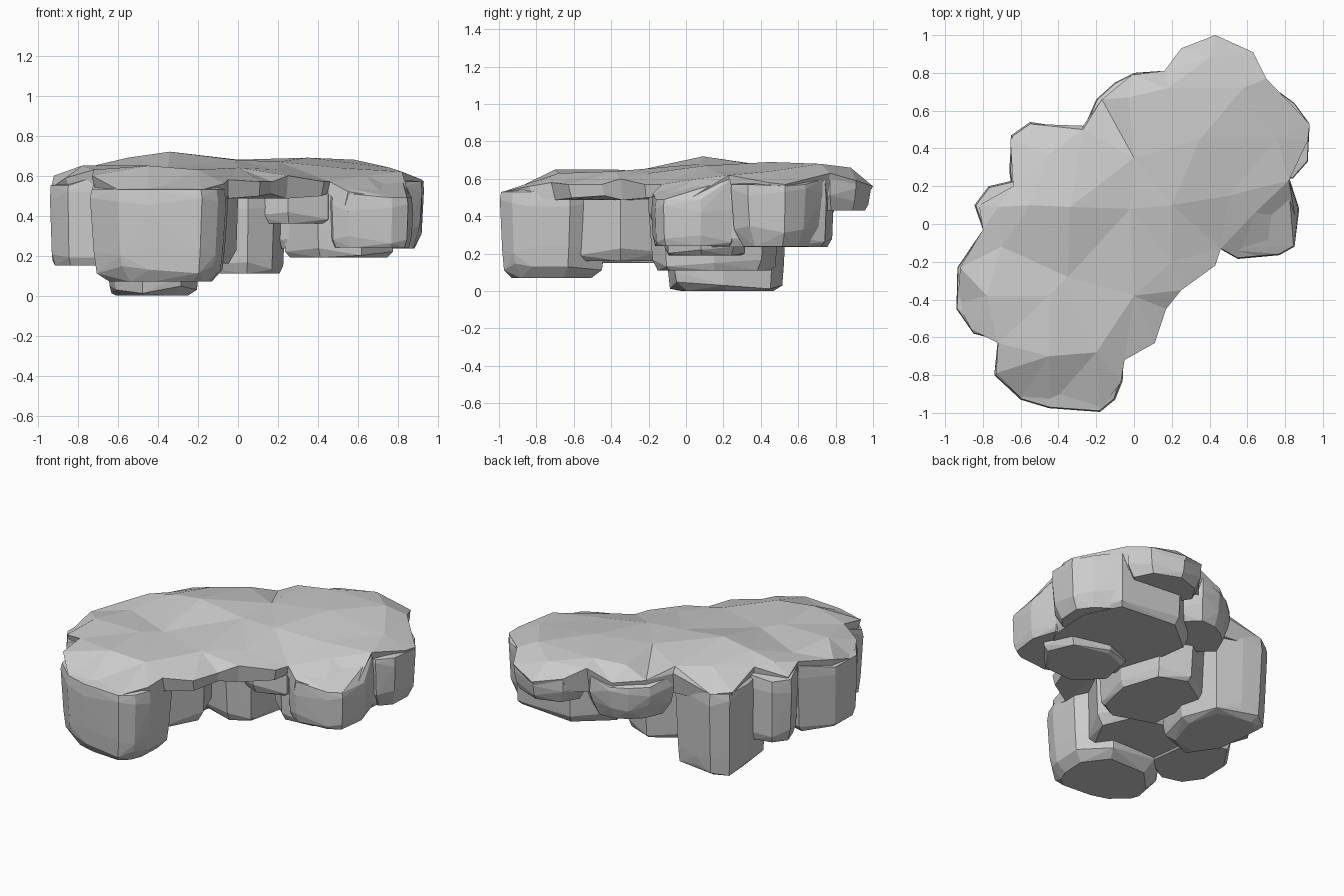
import bpy, bmesh
from mathutils import Vector
from mathutils.bvhtree import BVHTree
from mathutils.geometry import delaunay_2d_cdt


def finish(bm, name):
    bmesh.ops.recalc_face_normals(bm, faces=bm.faces)
    me = bpy.data.meshes.new(name)
    bm.to_mesh(me)
    bm.free()
    bpy.context.collection.objects.link(bpy.data.objects.new(name, me))


def boulder(name, outline, levels):
    """Convex faceted rock: plan outline repeated at (z, scale) levels, top meeting the slab's rim."""
    cx = sum(p[0] for p in outline) / len(outline)
    cy = sum(p[1] for p in outline) / len(outline)
    bm = bmesh.new()
    for k, (z, s) in enumerate(levels):
        for i, (x, y) in enumerate(outline):
            px, py = cx + (x - cx) * s, cy + (y - cy) * s
            pz = z + (0.018 * ((i * 7 + k) % 3 - 1) if 0 < k < len(levels) - 1 else 0)
            if k == len(levels) - 1:
                hit = tree.ray_cast(Vector((px, py, 2)), Vector((0, 0, -1)))[0]
                pz = min(hit.z - .01, .6) if hit else z
            bm.verts.new((px, py, pz))
    res = bmesh.ops.convex_hull(bm, input=bm.verts)
    bmesh.ops.delete(bm, geom=list({v for v in res["geom_interior"] + res["geom_unused"]
                                    if isinstance(v, bmesh.types.BMVert)}), context='VERTS')
    finish(bm, name)


# top slab: rim and inner points (x, y, z), triangulated and dropped to a ragged underside
rim = [(.43, 1, .56), (.63, .91, .59), (.70, .77, .63), (.93, .53, .57), (.92, .44, .58),
       (.82, .23, .62), (.855, .03, .50), (.74, -.15, .49), (.55, -.18, .52), (.46, -.13, .57),
       (.43, -.22, .57), (.25, -.35, .60), (.17, -.45, .57), (.11, -.63, .57), (-.05, -.72, .58),
       (-.07, -.84, .56), (-.18, -.98, .53), (-.45, -.965, .52), (-.60, -.92, .53),
       (-.73, -.79, .60), (-.72, -.63, .63), (-.86, -.56, .59), (-.935, -.42, .54),
       (-.92, -.23, .60), (-.80, -.03, .63), (-.82, .1, .58), (-.64, .20, .64), (-.655, .45, .57),
       (-.55, .53, .56), (-.27, .52, .62), (-.17, .66, .60), (-.01, .79, .59), (.16, .81, .65),
       (.25, .93, .60)]
inner = [(.40, .88, .66), (.58, .72, .68), (.18, .72, .68), (-.03, .67, .67), (-.27, .5, .66),
         (.76, .45, .64), (.35, .45, .69), (0, .35, .68), (-.45, .37, .66), (.5, .15, .64),
         (.64, .06, .60), (.2, .1, .67), (-.02, .08, .68), (-.34, .09, .72), (-.55, .1, .69),
         (-.72, .09, .65), (-.35, -.28, .64), (-.70, -.12, .63), (.2, -.2, .63), (0, -.38, .64),
         (-.2, -.68, .63), (-.45, -.70, .65), (-.78, -.38, .65), (-.45, -.38, .65)]
pts = rim + inner
n = len(rim)
co, _, tris, orig, *_ = delaunay_2d_cdt([Vector(p[:2]) for p in pts], [], [list(range(n))], 1, 1e-5)
bm = bmesh.new()
top = [bm.verts.new((c.x, c.y, pts[o[0]][2])) for c, o in zip(co, orig)]
low = [bm.verts.new((c.x * .97, c.y * .97, min(.51, pts[o[0]][2] - .05) - .012 * (i % 3)))
       for i, (c, o) in enumerate(zip(co, orig))]
idx = {o[0]: i for i, o in enumerate(orig)}
for t in tris:
    bm.faces.new([top[i] for i in t])
    bm.faces.new([low[i] for i in reversed(t)])
for k in range(n):
    a, b = idx[k], idx[(k + 1) % n]
    bm.faces.new((top[a], top[b], low[b], low[a]))
tree = BVHTree.FromBMesh(bm)
finish(bm, "top_slab")

# front and left boulders
boulder("front_boulder",
        [(-.06, -.83), (-.10, -.93), (-.18, -.995), (-.45, -.975), (-.60, -.93), (-.74, -.80),
         (-.72, -.60), (-.55, -.42), (-.2, -.42), (-.05, -.62)],
        [(.07, .74), (.13, .91), (.22, .95), (.47, 1), (.53, .975)])
boulder("left_boulder",
        [(-.85, -.58), (-.94, -.45), (-.935, -.23), (-.80, -.03), (-.55, -.1), (-.5, -.5), (-.7, -.62)],
        [(.15, .86), (.19, .95), (.50, 1), (.55, .98)])
boulder("front_link_boulder",
        [(-.78, -.5), (-.78, -.2), (-.5, -.05), (-.1, -.12), (-.0, -.35), (-.12, -.58), (-.45, -.62)],
        [(.16, .88), (.21, .98), (.50, 1), (.55, .98)])

# lowest boulder and its neighbours at the back left
boulder("lowest_boulder",
        [(-.63, .05), (-.66, .28), (-.65, .47), (-.55, .54), (-.42, .52), (-.25, .47),
         (-.18, .2), (-.27, -.08), (-.48, -.12)],
        [(.0, .74), (.03, .91), (.12, .94), (.50, 1), (.56, .97)])
boulder("left_small_boulder",
        [(-.80, -.03), (-.845, .1), (-.77, .2), (-.6, .24), (-.5, 0), (-.6, -.12)],
        [(.16, .8), (.22, .92), (.50, 1), (.57, .95)])
boulder("middle_boulder",
        [(-.25, -.1), (.05, -.2), (.18, -.12), (.24, .15), (.15, .42), (-.05, .5), (-.28, .35)],
        [(.11, .86), (.15, .94), (.45, 1), (.58, .97)])
boulder("back_boulder",
        [(-.27, .5), (-.20, .66), (-.1, .75), (0, .80), (.14, .81), (.3, .65), (.2, .4), (-.1, .35)],
        [(.34, .74), (.42, .92), (.52, 1), (.56, .97)])

# right-hand boulders
boulder("right_boulder",
        [(.2, .05), (.4, -.06), (.7, .0), (.82, .2), (.84, .5), (.72, .75), (.3, .79), (.07, .6), (.1, .4)],
        [(.235, .92), (.28, .98), (.48, 1), (.57, .98)])
boulder("right_front_boulder",
        [(.47, -.14), (.55, -.185), (.77, -.165), (.85, -.12), (.875, .08), (.82, .25), (.6, .35), (.4, .1)],
        [(.24, .90), (.28, .97), (.44, 1), (.49, .97)])
boulder("right_foot",
        [(.23, .05), (.4, -.12), (.62, -.10), (.78, .08), (.7, .26), (.45, .32), (.27, .25)],
        [(.19, .88), (.22, .98), (.37, 1), (.55, 1)])
boulder("right_outer_boulder",
        [(.84, .24), (.92, .33), (.93, .53), (.85, .64), (.70, .75), (.5, .6), (.6, .25)],
        [(.237, .72), (.33, .93), (.53, 1), (.57, .98)])
boulder("back_lip",
        [(.17, .8), (.25, .93), (.43, .99), (.63, .91), (.70, .77), (.55, .6), (.3, .6)],
        [(.43, .82), (.48, .92), (.53, .98), (.56, .98)])
boulder("recess_boulder",
        [(.08, -.12), (.25, -.2), (.45, -.13), (.5, .15), (.1, .15)],
        [(.36, .85), (.40, 1), (.57, 1)])
